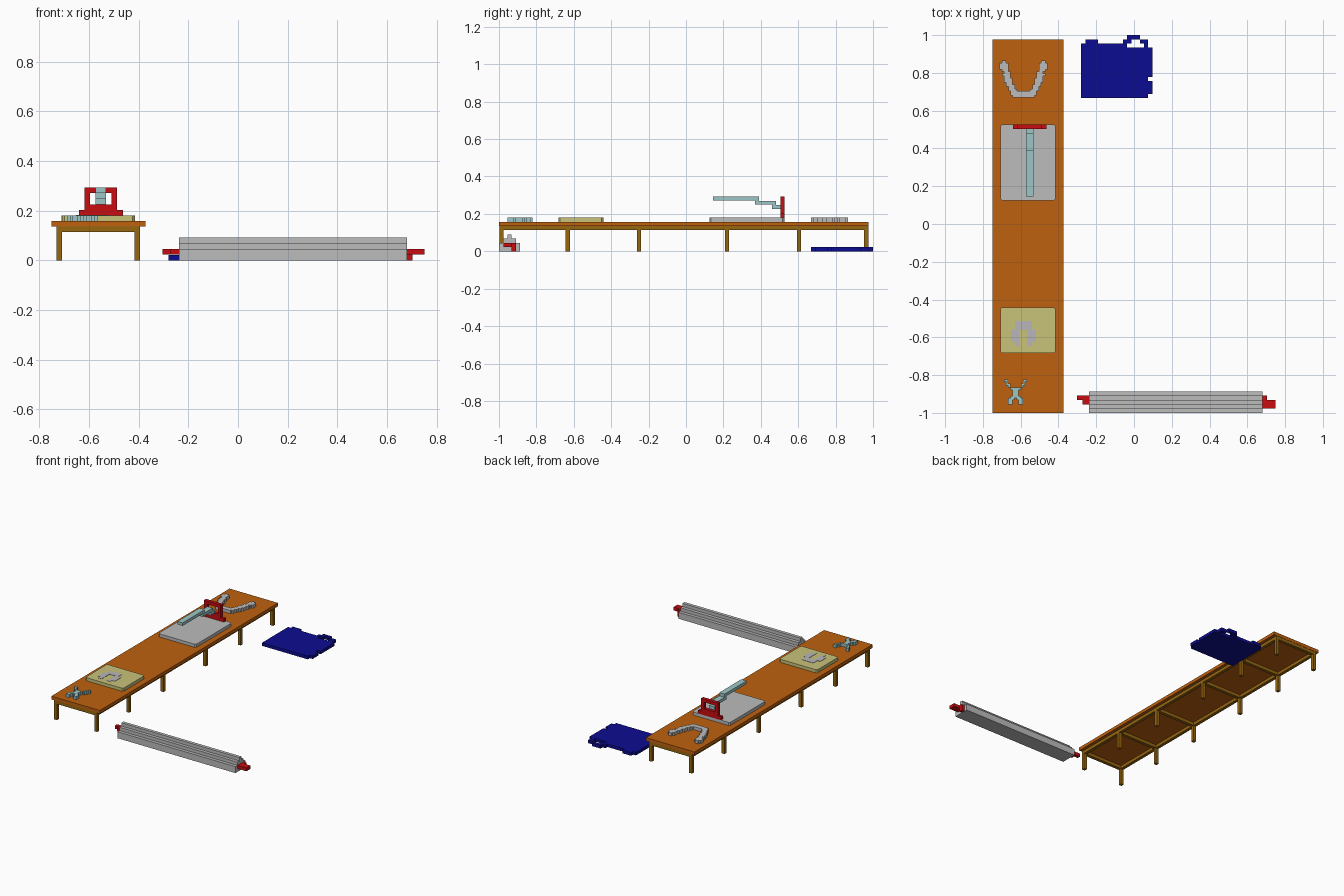
import bpy, bmesh

if "Cube" in bpy.data.objects:
    bpy.data.objects.remove(bpy.data.objects["Cube"], do_unlink=True)


def material(name, r, g, b):
    lin = [(c / 255 / 12.92) if c < 11 else ((c / 255 + 0.055) / 1.055) ** 2.4 for c in (r, g, b)]
    m = bpy.data.materials.new(name)
    m.use_nodes = True
    m.diffuse_color = (*lin, 1)
    m.node_tree.nodes["Principled BSDF"].inputs["Base Color"].default_value = (*lin, 1)
    return m


ORANGE = material("orange wood", 190, 97, 14)
BROWN = material("dark wood", 150, 102, 16)
GREY = material("light grey", 188, 188, 188)
KHAKI = material("khaki", 200, 195, 122)
TEAL = material("pale teal", 158, 198, 198)
RED = material("red", 200, 12, 16)
BLUE = material("navy blue", 12, 12, 145)
MARK = material("pale lavender", 184, 182, 188)

V = 0.0222        # block size
TOP = 0.158       # height of the table top
LID = 0.180       # height of things lying on it


def finish(name, bm, mat):
    bmesh.ops.recalc_face_normals(bm, faces=bm.faces)
    me = bpy.data.meshes.new(name)
    bm.to_mesh(me)
    bm.free()
    me.materials.append(mat)
    ob = bpy.data.objects.new(name, me)
    bpy.context.scene.collection.objects.link(ob)
    return ob


def boxes(name, mat, *bounds):
    """One object from boxes given as (x0, x1, y0, y1, z0, z1)."""
    bm = bmesh.new()
    for x0, x1, y0, y1, z0, z1 in bounds:
        vs = bmesh.ops.create_cube(bm, size=1)["verts"]
        bmesh.ops.scale(bm, vec=(x1 - x0, y1 - y0, z1 - z0), verts=vs)
        bmesh.ops.translate(bm, vec=((x0 + x1) / 2, (y0 + y1) / 2, (z0 + z1) / 2), verts=vs)
    return finish(name, bm, mat)


def prism(name, mat, base, shift):
    """Extrude a closed outline of 3D points by a vector."""
    bm = bmesh.new()
    face = bm.faces.new([bm.verts.new(p) for p in base])
    out = bmesh.ops.extrude_face_region(bm, geom=[face])["geom"]
    bmesh.ops.translate(bm, vec=shift, verts=[g for g in out if isinstance(g, bmesh.types.BMVert)])
    # the starting face is kept by the extrusion, closing the solid
    if face.is_valid is False:
        bmesh.ops.holes_fill(bm, edges=bm.edges)
    return finish(name, bm, mat)


def pixel_plate(name, mat, rows, x0, y1, cell, z0, z1):
    """Flat block shape drawn with '#' cells; only outer faces are made."""
    bm = bmesh.new()
    cells = {(c, r) for r, row in enumerate(rows) for c, ch in enumerate(row) if ch == "#"}

    def quad(*pts):
        bm.faces.new([bm.verts.new((x0 + c * cell, y1 - r * cell, z)) for c, r, z in pts])

    for c, r in cells:
        ring = [(c, r + 1), (c + 1, r + 1), (c + 1, r), (c, r)]
        quad(*[(*p, z1) for p in ring])
        quad(*[(*p, z0) for p in reversed(ring)])
        for i, step in enumerate([(0, 1), (1, 0), (0, -1), (-1, 0)]):
            if (c + step[0], r + step[1]) not in cells:
                a, b = ring[i], ring[(i + 1) % 4]
                quad((*a, z0), (*b, z0), (*b, z1), (*a, z1))
    bmesh.ops.remove_doubles(bm, verts=bm.verts, dist=0.0005)
    return finish(name, bm, mat)


def board(name, mat, x0, x1, y0, y1, z0, z1, k=0.009):
    """Plate with clipped corners."""
    pts = [(x0 + k, y0), (x1 - k, y0), (x1, y0 + k), (x1, y1 - k),
           (x1 - k, y1), (x0 + k, y1), (x0, y1 - k), (x0, y0 + k)]
    return prism(name, mat, [(x, y, z0) for x, y in pts], (0, 0, z1 - z0))


# Table: top, legs, side rails and cross rails
boxes("table_top", ORANGE, (-0.75, -0.373, -1.0, 0.977, 0.135, TOP))
leg_y = [-0.998, -0.643, -0.262, 0.208, 0.593, 0.953]
sides = [(-0.73, -0.708), (-0.417, -0.395)]
boxes("table_legs", BROWN, *[(a, b, y, y + V, 0, 0.113) for a, b in sides for y in leg_y])
boxes("table_side_rails", BROWN, *[(a, b, -0.998, 0.953 + V, 0.113, 0.135) for a, b in sides])
boxes("table_cross_rails", BROWN, *[(-0.708, -0.417, y, y + V, 0.113, 0.135) for y in leg_y])

# Boards on the table
board("grey_board", GREY, -0.708, -0.415, 0.125, 0.526, TOP, LID)
board("khaki_board", KHAKI, -0.708, -0.415, -0.683, -0.442, TOP, LID)
pixel_plate("horseshoe_mark", MARK,
            [".####.", ".####.", "##..##", "##..##", "##..##", ".#..#."],
            -0.652, -0.514, V, LID, LID + 0.002)

# V-shaped piece, half drawn and mirrored
half = [".##........", "####.......", "####.......", "####.......", ".###.......",
        "..###......", ".####......", "..###......", "..####.....", "..####.....",
        "...###.....", "...####....", "....###....", "....####...", ".....######",
        ".....######", "......#####"]
pixel_plate("v_shaped_piece", GREY, [h + h[::-1] for h in half],
            -0.711, 0.865, 0.0115, TOP, LID)

# Small open tool
half = ["##....", ".#....", ".##...", "..#...", "...###", "....##", "....##", "....##",
        "...###", "..###.", "..##..", "..##.."]
pixel_plate("small_tool", TEAL, [h + h[-2::-1] for h in half],
            -0.688, -0.822, 0.0111, TOP, LID)

# Red bracket and stepped lever arm
by = (0.504, 0.527)
boxes("bracket", RED,
      (-0.640, -0.463, *by, LID, 0.203),
      (-0.617, -0.487, *by, 0.203, 0.225),
      (-0.617, -0.595, *by, 0.225, 0.271),
      (-0.509, -0.487, *by, 0.225, 0.271),
      (-0.617, -0.487, *by, 0.271, 0.293))
arm = [(0.145, 0.293), (0.145, 0.272), (0.370, 0.272), (0.370, 0.249), (0.459, 0.249),
       (0.459, 0.225), (0.504, 0.225), (0.504, 0.247), (0.480, 0.247), (0.480, 0.270),
       (0.390, 0.270), (0.390, 0.293)]
prism("lever_arm", TEAL, [(-0.573, y, z) for y, z in arm], (0.041, 0, 0))

# Long stepped beam on the floor
B = 0.0227
y0 = -1.0
outline = [(0, 0), (5, 0), (5, 1), (5, 2), (4, 2), (4, 3), (3, 3), (3, 4),
           (2, 4), (2, 3), (1, 3), (1, 2), (0, 2)]
prism("beam", GREY, [(-0.237, y0 + a * B, b * B) for a, b in outline], (0.917, 0, 0))
boxes("beam_left_end", RED,
      (-0.303, -0.237, -0.932, -0.909, B, 2 * B),
      (-0.272, -0.237, -0.955, -0.932, B, 2 * B))
boxes("beam_right_end", RED,
      (0.680, 0.750, -0.977, -0.932, B, 2 * B),
      (0.680, 0.703, -0.932, -0.909, 0, 2 * B))

# Blue mat with a loop handle and notched edge
full, notch = "#" * 17, "#" * 16 + "."
rows = ["...........###...", ".###......##..##.", "###########....#."]
rows += [full] * 7 + [notch] + [full] * 3 + [notch]
pixel_plate("blue_mat", BLUE, rows, -0.28, 1.0, V, 0, V)
